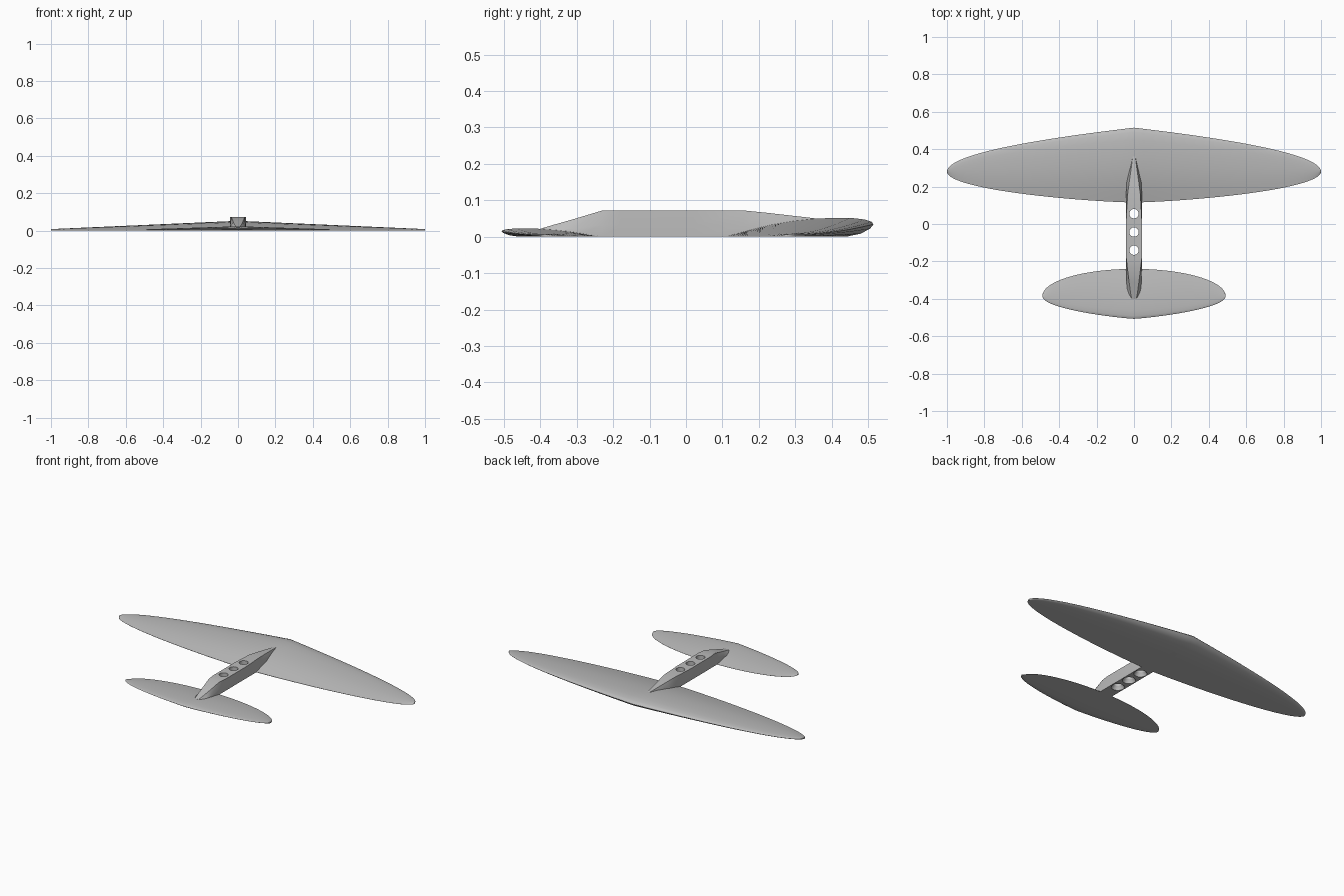
import bpy, bmesh, math
from mathutils import Matrix

cube = bpy.data.objects.get("Cube")
if cube:
    bpy.data.objects.remove(cube, do_unlink=True)

grey = bpy.data.materials.new("plain grey")
grey.use_nodes = True
grey.diffuse_color = (0.5, 0.5, 0.5, 1)
grey.node_tree.nodes["Principled BSDF"].inputs["Base Color"].default_value = (0.5, 0.5, 0.5, 1)


def finish(bm, name):
    bmesh.ops.recalc_face_normals(bm, faces=bm.faces)
    mesh = bpy.data.meshes.new(name)
    bm.to_mesh(mesh)
    bm.free()
    mesh.materials.append(grey)
    obj = bpy.data.objects.new(name, mesh)
    bpy.context.collection.objects.link(obj)
    return obj


def smooth(obj, angle):
    bpy.ops.object.select_all(action="DESELECT")
    obj.select_set(True)
    bpy.context.view_layer.objects.active = obj
    bpy.ops.object.shade_smooth_by_angle(angle=math.radians(angle))


def loft(sections, name):
    """Skin a list of closed rings and cap both ends."""
    bm = bmesh.new()
    rings = [[bm.verts.new(p) for p in ring] for ring in sections]
    n = len(rings[0])
    for a, b in zip(rings, rings[1:]):
        for i in range(n):
            j = (i + 1) % n
            bm.faces.new((a[i], a[j], b[j], b[i]))
    bm.faces.new(rings[0])
    bm.faces.new(rings[-1])
    return finish(bm, name)


# Flat-bottomed foil section: chord fraction from the blunt edge, height fraction
FOIL = [(0, .66), (.015, .79), (.06, .91), (.16, 1), (.3, .99), (.42, .94), (.55, .84),
        (.7, .65), (.85, .37), (1, .04), (1, 0), (.5, 0), (.19, 0), (.09, .16), (.025, .42)]


def foil(name, span, tip_y, blunt, blunt_pow, sharp, sharp_pow, height, taper):
    steps = 32
    sections = []
    for k in range(-steps, steps + 1):
        s = math.sin(k / steps * math.pi / 2) * 0.9999
        u = abs(s)
        y0 = tip_y + blunt * math.sqrt(1 - u ** blunt_pow)
        y1 = tip_y + sharp * math.sqrt(1 - u ** sharp_pow)
        h = height * (1 - taper * u)
        sections.append([(s * span, y0 + (y1 - y0) * t, h * z) for t, z in FOIL])
    smooth(loft(sections, name), 35)


foil("main_wing", 1.0, 0.28, 0.235, 1.0, -0.165, 1.4, 0.052, 0.85)
foil("tail_wing", 0.49, -0.385, -0.122, 1.2, 0.145, 2.0, 0.023, 0.7)

# Fuselage stations: y, top height, half width at base, half width at top
STATIONS = [(-.40, .022, .025, .012), (-.37, .031, .034, .018), (-.31, .048, .040, .026),
            (-.23, .072, .042, .036), (-.18, .072, .042, .042), (.02, .072, .042, .042),
            (.16, .072, .042, .034), (.22, .066, .040, .026), (.29, .058, .030, .016),
            (.36, .050, .016, .007)]
body = loft([[(-w, y, 0), (w, y, 0), (w, y, h * .45), (t, y, h), (-t, y, h), (-w, y, h * .45)]
             for y, h, w, t in STATIONS], "fuselage")

# Three countersunk bolt holes through the fuselage
bm = bmesh.new()
for y in (.055, -.043, -.14):
    rings = []
    for r, z in ((.038, -.01), (.036, .004), (.025, .022), (.025, .09)):
        rings.append([bm.verts.new((r * math.cos(a * math.pi / 16), y + r * math.sin(a * math.pi / 16), z))
                      for a in range(32)])
    for a, b in zip(rings, rings[1:]):
        for i in range(32):
            bm.faces.new((a[i], a[i - 1], b[i - 1], b[i]))
    bm.faces.new(rings[0])
    bm.faces.new(rings[-1])
cutter = finish(bm, "bolt_hole_cutter")
cut = body.modifiers.new("bolt_holes", "BOOLEAN")
cut.object = cutter
cut.operation = "DIFFERENCE"
cut.solver = "EXACT"
bpy.context.view_layer.objects.active = body
bpy.ops.object.modifier_apply(modifier="bolt_holes")
bpy.data.objects.remove(cutter, do_unlink=True)
smooth(body, 30)
